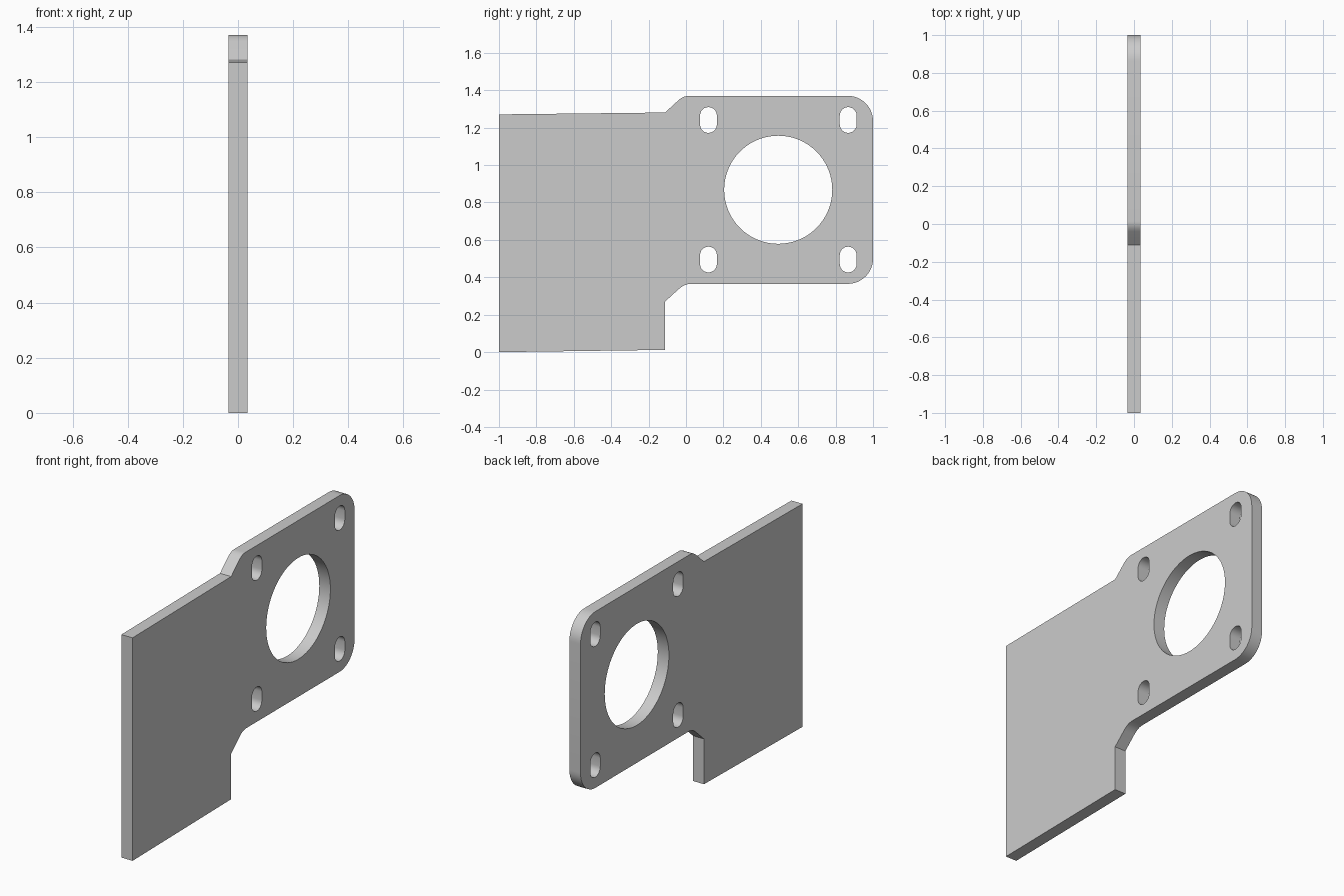
import bpy, bmesh
from math import sin, cos, pi, radians

if "Cube" in bpy.data.objects:
    bpy.data.objects.remove(bpy.data.objects["Cube"])


def arc(cy, cz, r, a0, a1, n):
    """Points on an arc in the plate plane, angles in degrees."""
    return [(cy + r * cos(radians(a0 + (a1 - a0) * i / n)),
             cz + r * sin(radians(a0 + (a1 - a0) * i / n))) for i in range(n + 1)]


def bend(a, b, c, n=6):
    """Soft corner from a to c, pulled towards b."""
    return [tuple((1 - t) ** 2 * p + 2 * t * (1 - t) * q + t * t * s
                  for p, q, s in zip(a, b, c)) for t in (i / n for i in range(n + 1))]


def slot(cy, cz, r=0.045, half=0.069):
    d = half - r
    return arc(cy, cz + d, r, 0, 180, 12) + arc(cy, cz - d, r, 180, 360, 12)


# Plate outline, counter-clockwise in (y, z)
R, BOT, TOP = 0.135, 0.365, 1.37
outline = [(-1, 0), (-0.112, 0.012), (-0.112, 0.27)]
outline += bend((-0.04, 0.336), (-0.008, 0.365), (0.025, BOT))
outline += arc(1 - R, BOT + R, R, -90, 0, 12)
outline += arc(1 - R, TOP - R, R, 0, 90, 12)
outline += bend((0.015, TOP), (-0.014, 1.37), (-0.04, 1.347))
outline += [(-0.112, 1.281), (-1, 1.271)]

# Large round opening and four mounting slots
holes = [arc(0.493, 0.868, 0.289, 0, 360, 72)[:-1]]
holes += [slot(y, z) for y in (0.12, 0.867) for z in (0.495, 1.241)]

# Filled profile extruded to plate thickness
cu = bpy.data.curves.new("plate_profile", 'CURVE')
cu.dimensions = '2D'
cu.fill_mode = 'BOTH'
cu.extrude = 0.035
for loop in [outline] + holes:
    sp = cu.splines.new('POLY')
    sp.points.add(len(loop) - 1)
    for p, (y, z) in zip(sp.points, loop):
        p.co = (y, z, 0, 1)
    sp.use_cyclic_u = True
plate = bpy.data.objects.new("mounting_plate", cu)
bpy.context.collection.objects.link(plate)
plate.rotation_euler = (pi / 2, 0, pi / 2)
bpy.context.view_layer.objects.active = plate
plate.select_set(True)
bpy.ops.object.convert(target='MESH')
plate = bpy.context.object

# Weld caps to walls and shade
bm = bmesh.new()
bm.from_mesh(plate.data)
bmesh.ops.remove_doubles(bm, verts=bm.verts, dist=1e-4)
bmesh.ops.recalc_face_normals(bm, faces=bm.faces)
bm.to_mesh(plate.data)
bm.free()
bpy.ops.object.shade_smooth_by_angle(angle=radians(30))
